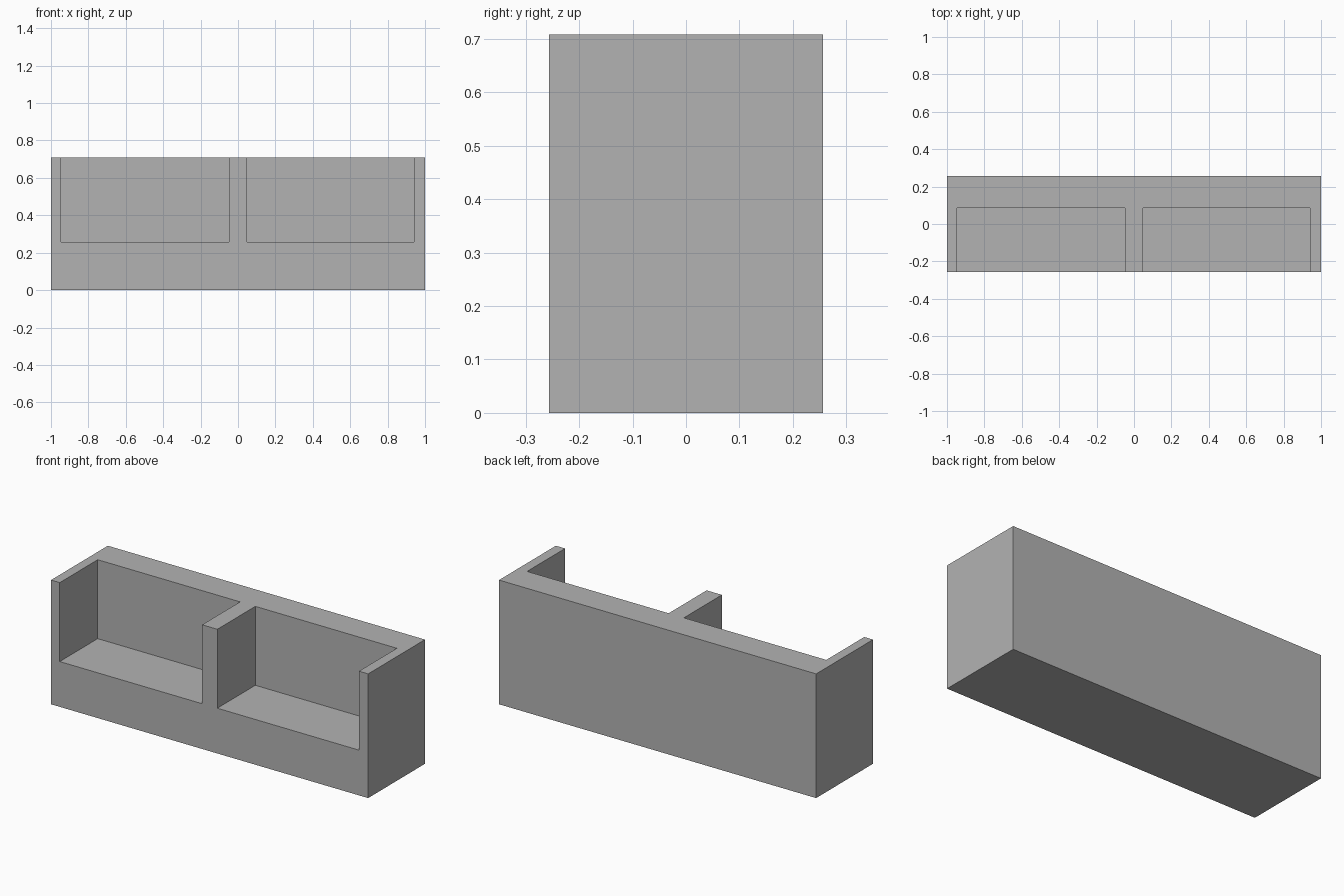
import bpy

default_cube = bpy.data.objects.get("Cube")
if default_cube:
    bpy.data.objects.remove(default_cube, do_unlink=True)

WIDTH, DEPTH, HEIGHT = 2.0, 0.512, 0.708
SEAT_Z, BACK_Y = 0.258, 0.086


def box(name, low, high):
    """Add an axis-aligned box between two corners."""
    centre = [(a + b) / 2 for a, b in zip(low, high)]
    bpy.ops.mesh.primitive_cube_add(size=1, location=centre)
    obj = bpy.context.object
    obj.name = name
    obj.scale = [b - a for a, b in zip(low, high)]
    bpy.ops.object.transform_apply(location=True, rotation=False, scale=True)
    return obj


# Single grey material
grey = bpy.data.materials.new("plain grey")
grey.use_nodes = True
colour = (0.45, 0.45, 0.45, 1)
grey.diffuse_color = colour
grey.node_tree.nodes["Principled BSDF"].inputs["Base Color"].default_value = colour

# Solid bench block
bench = box("bench_body", (-WIDTH / 2, -DEPTH / 2, 0), (WIDTH / 2, DEPTH / 2, HEIGHT))
bench.data.materials.append(grey)

# Two seat recesses, open at the front and top, leaving arms, divider and back
for side, x_low, x_high in (("right", -0.945, -0.047), ("left", 0.049, 0.942)):
    cutter = box(side + "_seat_cutter", (x_low, -DEPTH, SEAT_Z), (x_high, BACK_Y, HEIGHT + 0.2))
    cutter.hide_render = True
    cut = bench.modifiers.new(side + "_seat", "BOOLEAN")
    cut.operation = "DIFFERENCE"
    cut.solver = "EXACT"
    cut.object = cutter
    bpy.context.view_layer.objects.active = bench
    bpy.ops.object.modifier_apply(modifier=cut.name)
    bpy.data.objects.remove(cutter, do_unlink=True)
